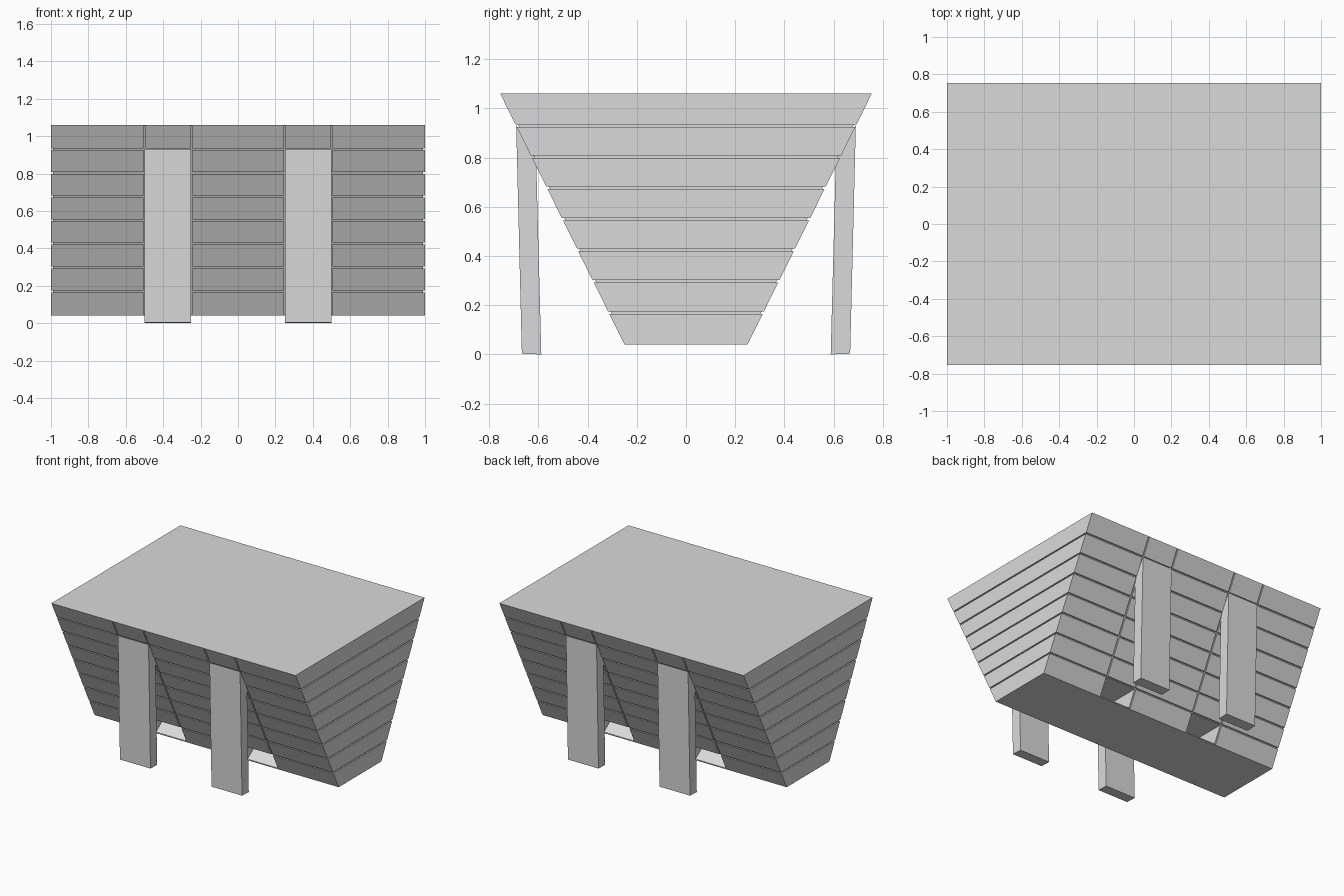
import bpy
import bmesh

cube = bpy.data.objects.get("Cube")
if cube:
    bpy.data.objects.remove(cube, do_unlink=True)

GREY = (0.7, 0.7, 0.7, 1.0)
mat = bpy.data.materials.new("plain_grey")
mat.use_nodes = True
mat.diffuse_color = GREY
mat.node_tree.nodes["Principled BSDF"].inputs["Base Color"].default_value = GREY

BOTTOM, TOP = 0.04, 1.06
GAP = 0.01                                  # groove width between boards
GROOVE = 0.01                               # groove depth
PLATE = 0.006
SEAMS = [-1, -0.5, -0.25, 0.25, 0.5, 1]     # bays along the length
JOINTS = [BOTTOM, 0.17, 0.297, 0.425, 0.55, 0.677, 0.803, 0.93, TOP]
OPEN_BAYS = (1, 3)                          # bays with an outlet at the foot


def half_width(z):
    return 0.25 + (z - BOTTOM) * 0.505 / (TOP - BOTTOM)


def prism(bm, profile, x0, x1):
    """Extrude a (y, z) profile along x."""
    face = bm.faces.new([bm.verts.new((x0, y, z)) for y, z in profile])
    ext = bmesh.ops.extrude_face_region(bm, geom=[face])
    verts = [g for g in ext["geom"] if isinstance(g, bmesh.types.BMVert)]
    bmesh.ops.translate(bm, verts=verts, vec=(x1 - x0, 0, 0))


def slab(z0, z1, inset=0.0):
    a, b = half_width(z0) - inset, half_width(z1) - inset
    return [(-a, z0), (a, z0), (b, z1), (-b, z1)]


def finish(bm, name):
    bmesh.ops.recalc_face_normals(bm, faces=bm.faces[:])
    mesh = bpy.data.meshes.new(name)
    bm.to_mesh(mesh)
    bm.free()
    mesh.materials.append(mat)
    obj = bpy.data.objects.new(name, mesh)
    bpy.context.collection.objects.link(obj)
    return obj


# Inner hopper, set back behind the boards, with sloped outlets in two bays
core, boards = bmesh.new(), bmesh.new()
lid, base = bmesh.new(), bmesh.new()
for i, (x0, x1) in enumerate(zip(SEAMS, SEAMS[1:])):
    low, high = BOTTOM + PLATE / 2, TOP - PLATE / 2
    cx0, cx1 = max(x0, -1 + GROOVE), min(x1, 1 - GROOVE)
    profile = slab(low, high, GROOVE)
    if i in OPEN_BAYS:
        sill, roof = half_width(BOTTOM), JOINTS[1]
        lip = half_width(roof) - GROOVE
        ramp_end = 0.07
        profile = [(-sill, low), (sill, low), (ramp_end, roof), (lip, roof),
                   profile[2], profile[3], (-lip, roof), (-ramp_end, roof)]
    prism(core, profile, cx0, cx1)

    # Lid and floor panels
    prism(lid, slab(TOP - PLATE, TOP), x0, x1)
    prism(base, slab(BOTTOM, BOTTOM + PLATE), x0, x1)

    # Boards with a thin groove around each one
    bx0 = x0 if x0 == -1 else x0 + GAP / 2
    bx1 = x1 if x1 == 1 else x1 - GAP / 2
    for row, (z0, z1) in enumerate(zip(JOINTS, JOINTS[1:])):
        if row == 0 and i in OPEN_BAYS:
            continue
        z0 = z0 + PLATE if z0 == BOTTOM else z0 + GAP / 2
        z1 = z1 - PLATE if z1 == TOP else z1 - GAP / 2
        prism(boards, slab(z0, z1), bx0, bx1)

finish(core, "hopper_core")
finish(boards, "side_boards")
finish(lid, "lid")
finish(base, "floor")

# Four flat legs hanging from the second row of boards
LEG = [(0.69, 0.93), (0.667, 0.003), (0.588, 0.0), (0.608, 0.76), (0.62, 0.82)]
for depth, side_y in (("front", -1), ("back", 1)):
    for side, start in (("right", -0.5), ("left", 0.25)):
        bm = bmesh.new()
        prism(bm, [(side_y * y, z) for y, z in LEG], start, start + 0.25)
        finish(bm, f"{depth}_{side}_leg")
